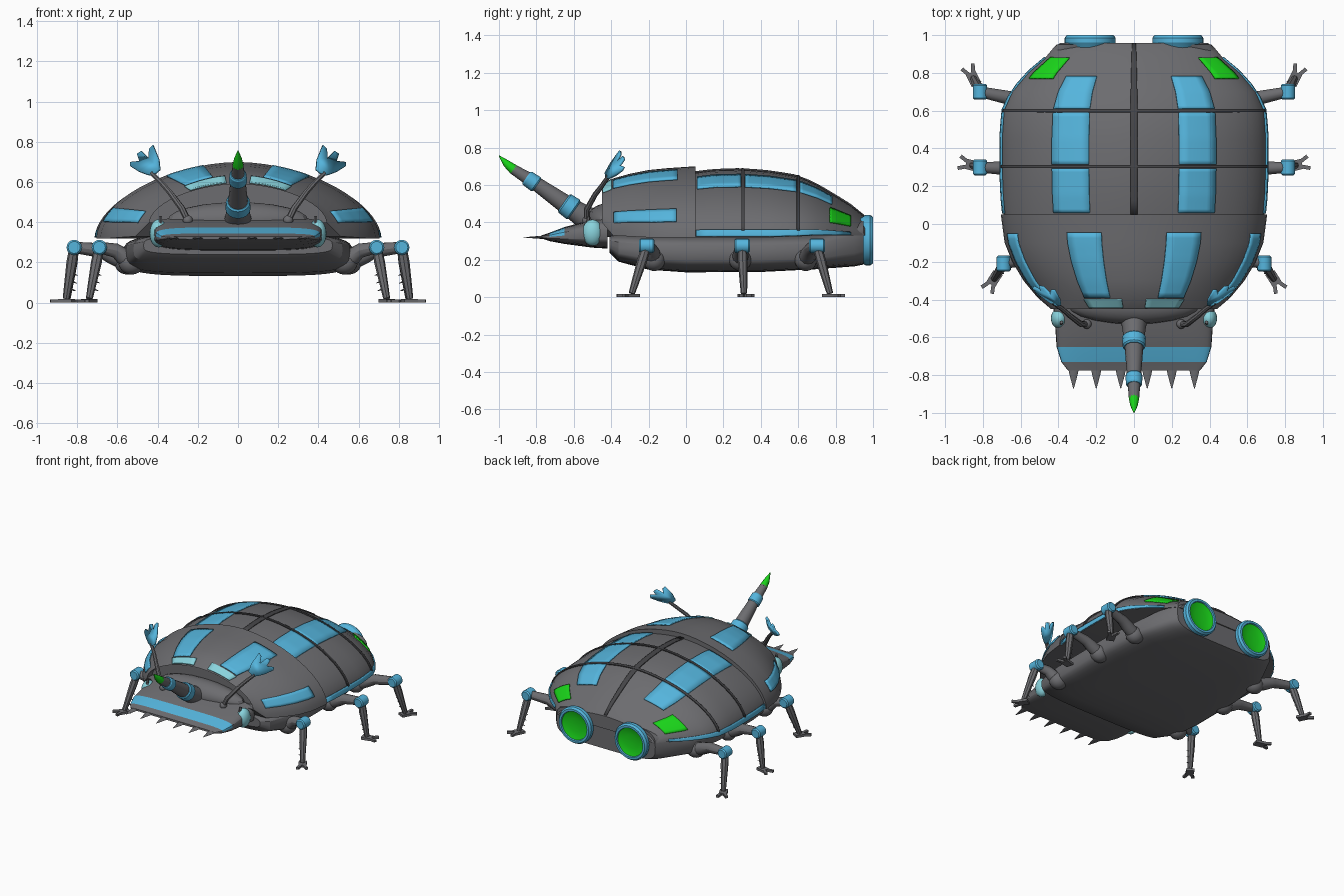
import bpy, bmesh
from math import sin, cos, pi, radians, copysign
from mathutils import Vector, Matrix

cube = bpy.data.objects.get("Cube")
if cube:
    bpy.data.objects.remove(cube)


def material(name, rgb):
    m = bpy.data.materials.new(name)
    m.use_nodes = True
    m.diffuse_color = (*rgb, 1)
    m.node_tree.nodes["Principled BSDF"].inputs["Base Color"].default_value = (*rgb, 1)
    return m


GREY = material("shell grey", (.15, .15, .16))
DARK = material("seam grey", (.06, .06, .065))
BLUE = material("panel blue", (.09, .46, .72))
TEAL = material("lamp teal", (.25, .65, .72))
GREEN = material("glow green", (.01, .65, .01))
parts = []


def finish(bm, name, *mats):
    bmesh.ops.recalc_face_normals(bm, faces=bm.faces[:])
    mesh = bpy.data.meshes.new(name)
    bm.to_mesh(mesh)
    bm.free()
    for m in mats:
        mesh.materials.append(m)
    ob = bpy.data.objects.new(name, mesh)
    bpy.context.collection.objects.link(ob)
    parts.append(ob)
    return ob


def loft(rings, closed=True):
    """Skin a list of rings; closed rings also get end caps."""
    bm = bmesh.new()
    rows = [[bm.verts.new(p) for p in r] for r in rings]
    n = len(rows[0])
    for a, b in zip(rows, rows[1:]):
        for i in range(n if closed else n - 1):
            j = (i + 1) % n
            bm.faces.new((a[i], a[j], b[j], b[i]))
    if closed:
        bm.faces.new(rows[0])
        bm.faces.new(rows[-1])
    return bm


def section(stations, y, t, e, o=0.0):
    """Point at angle t on the rounded cross-section of a hull at depth y."""
    for a, b in zip(stations, stations[1:]):
        if y <= b[0]:
            break
    f = (y - a[0]) / (b[0] - a[0])
    w, low, high = (p + (q - p) * f for p, q in zip(a[1:], b[1:]))
    px, pz = (copysign(abs(v) ** e, v) for v in (cos(t), sin(t)))
    return (w + o) * px, y, low + (high - low + o) * pz


def tube(name, path, mat, sides=12, axis=None):
    """Round limb through (point, radius) pairs."""
    pts = [Vector(p) for p, r in path]
    rings = []
    for i, (p, r) in enumerate(path):
        d = Vector(axis or pts[min(i + 1, len(pts) - 1)] - pts[max(i - 1, 0)]).normalized()
        u = d.cross(Vector((0, 0, 1)) if abs(d.x) > .7 else Vector((1, 0, 0))).normalized()
        v = d.cross(u)
        rings.append([pts[i] + r * (u * cos(k * 2 * pi / sides) + v * sin(k * 2 * pi / sides))
                      for k in range(sides)])
    return finish(loft(rings), name, mat)


def ball(name, centre, size, mat):
    bm = bmesh.new()
    bmesh.ops.create_uvsphere(bm, u_segments=20, v_segments=12, radius=1,
                              matrix=Matrix.Translation(centre) @ Matrix.Diagonal((*size, 1)))
    finish(bm, name, mat)


def plate(name, stations, y0, y1, t0, t1, mat, o=.004):
    """Thin panel following a shell, between two depths and two angles."""
    ys = [y0 + (y1 - y0) * i / 12 for i in range(13)]
    n = max(4, int((t1 - t0) / 4))
    ts = [radians(t0 + (t1 - t0) * i / n) for i in range(n + 1)]
    ob = finish(loft([[section(stations, y, t, 1.11, o) for t in ts] for y in ys], False), name, mat)
    mod = ob.modifiers.new("thickness", "SOLIDIFY")
    mod.thickness, mod.offset = .009, 0


# Hulls as depth, half width, bottom, top
front = [(-.45, .44, .40, .59), (-.39, .51, .33, .635), (-.3, .585, .325, .66),
         (-.2, .645, .32, .68), (-.1, .685, .32, .69), (.05, .705, .32, .70)]
rear = [(.05, .69, .32, .665), (.15, .70, .32, .678), (.3, .705, .32, .682), (.45, .705, .32, .67),
        (.6, .695, .325, .645), (.7, .65, .33, .60), (.8, .565, .33, .54), (.88, .47, .33, .49),
        (.94, .42, .33, .445), (.958, .39, .33, .425)]
body = [(-.41, .47, .24, .33), (-.36, .52, .19, .34), (-.2, .56, .147, .34), (0, .57, .133, .34),
        (.4, .57, .135, .34), (.7, .54, .15, .34), (.9, .45, .165, .40), (.95, .41, .175, .42)]
head = [(-.775, .35, .315, .33), (-.73, .385, .30, .345), (-.65, .41, .285, .375),
        (-.5, .42, .265, .415), (-.42, .43, .26, .43)]

# Shell halves
for name, st in (("front_carapace", front), ("rear_wing_cases", rear)):
    bm = loft([[section(st, s[0], pi * i / 28, 1.11) for i in range(29)] for s in st])
    if st is front:
        # recessed collar above the head
        bm.faces.ensure_lookup_table()
        cap = bm.faces[-2]
        bmesh.ops.inset_region(bm, faces=[cap], thickness=.02)
        bmesh.ops.translate(bm, verts=cap.verts[:], vec=(0, .06, 0))
    finish(bm, name, GREY)

# Belly and wedge head with a painted stripe
for name, st in (("belly", body), ("head", head)):
    st = [(y, w, (a + b) / 2, b) for y, w, a, b in st]
    bm = loft([[section(st, s[0], 2 * pi * i / 40, .5) for i in range(40)] for s in st])
    bm.normal_update()
    ob = finish(bm, name, GREY, BLUE)
    if name == "head":
        for f in ob.data.polygons:
            if -.73 < f.center.y < -.65 and f.center.z > .33:
                f.material_index = 1
ball("neck", (0, -.43, .41), (.35, .10, .09), GREY)

# Seams on the wing cases
plate("centre_seam", rear, .05, .955, 87.8, 92.2, DARK)
for i, y in enumerate((.305, .60)):
    plate(f"cross_seam_{i}", rear, y - .008, y + .008, 7, 173, DARK)

# Panels on both sides: shell, depth range, angle range, colour
panels = [("front_panel", front, -.39, -.045, 57, 73.5, BLUE),
          ("front_side_panel", front, -.385, -.05, 15, 26, BLUE),
          ("front_lamp", front, -.443, -.398, 56, 81, TEAL),
          ("rear_panel_a", rear, .06, .295, 50, 68, BLUE),
          ("rear_panel_b", rear, .315, .59, 50, 68, BLUE),
          ("rear_panel_c", rear, .61, .78, 50, 68, BLUE),
          ("tail_lamp", rear, .77, .88, 20, 42, GREEN),
          ("edge_strip", rear, .055, .88, 1, 8, BLUE)]
for name, st, y0, y1, t0, t1, mat in panels:
    plate("left_" + name, st, y0, y1, t0, t1, mat)
    plate("right_" + name, st, y0, y1, 180 - t1, 180 - t0, mat)

# Horn with bands and bright tip
tube("horn", [((0, -.45, .385), .068), ((0, -.53, .42), .066), ((0, -.62, .48), .052),
              ((0, -.82, .62), .036), ((0, -.925, .685), .027)], GREY, 16)
tube("horn_tip", [((0, -.92, .682), .028), ((0, -.96, .715), .02), ((0, -1, .757), .002)], GREEN)
for y, z, r in ((-.625, .485, .063), (-.825, .62, .045)):
    d = Vector((0, -.022, .0155))
    c = Vector((0, y, z))
    tube("horn_band", [(c - d * 1.3, r * .88), (c - d, r), (c + d, r * .95), (c + d * 1.3, r * .83)], BLUE, 16)

# Jaw teeth
for x in (-.32, -.2, -.07, .07, .2, .32):
    ob = tube("jaw_tooth", [((x, -.755, 0), .03), ((x, -.80, 0), .021), ((x, -.87, 0), .002)], GREY, 8)
    for v in ob.data.vertices:
        v.co.z = .32 + v.co.z * .3

legs = (("front", (.53, -.17, .2), (.69, -.21, .275), (.74, -.29, .02)),
        ("middle", (.55, .29, .2), (.815, .30, .275), (.855, .31, .02)),
        ("back", (.53, .64, .2), (.815, .70, .275), (.85, .77, .02)))

for side, s in (("left", 1), ("right", -1)):
    def at(x, y, z):
        return Vector((x * s, y, z))

    # Eyes and cheek bars
    ball(side + "_eye", at(.395, -.50, .345), (.045, .055, .07), TEAL)
    tube(side + "_cheek_bar", [(at(.385, -.54, .33), .009), (at(.385, -.52, .43), .009)], GREY, 6)

    # Antenna stalk and three-lobed leaf
    ball(side + "_antenna_base", at(.25, -.53, .41), (.025, .025, .025), GREY)
    tube(side + "_antenna", [(at(.245, -.53, .40), .016), (at(.28, -.53, .47), .016),
                             (at(.34, -.485, .55), .014), (at(.38, -.45, .595), .013),
                             (at(.43, -.415, .645), .012)], GREY, 8)
    outline = [(.42, .63), (.385, .66), (.39, .71), (.418, .78), (.437, .76), (.44, .715), (.475, .75),
               (.497, .735), (.485, .70), (.53, .695), (.53, .675), (.49, .65), (.45, .635)]
    bm = bmesh.new()
    bm.faces.new([bm.verts.new(at(x, -.42 + .55 * (x - .42) + .5 * (z - .63), z)) for x, z in outline])
    leaf = finish(bm, side + "_antenna_leaf", BLUE)
    leaf.modifiers.new("thickness", "SOLIDIFY").thickness = .014

    # Thruster ring and glowing bowl
    for name, prof, mat in (
            ("thruster_ring", [(.92, .11), (.945, .125), (.96, .135), (.985, .135), (1, .124), (1, .108),
                               (.975, .1)], BLUE),
            ("thruster_glow", [(.96, .10), (.992, .11), (.983, .085), (.978, .05), (.976, .01)], GREEN)):
        tube(f"{side}_{name}", [(at(.232, y, .305), r) for y, r in prof], mat, 32, (0, 1, 0))

    # Legs
    for pos, hip, knee, foot in legs:
        tag = f"{side}_{pos}_"
        h, k, f = at(*hip), at(*knee), at(*foot)
        ball(tag + "hip", h, (.065, .06, .06), GREY)
        mid = h.lerp(k, .5) + Vector((0, 0, .022))
        tube(tag + "thigh", [(h, .046), (h.lerp(mid, .6), .042), (mid, .036), (k, .028)], GREY)
        tube(tag + "knee", [(k + Vector((0, y, 0)), r) for y, r in
                            ((-.042, .03), (-.034, .038), (.034, .038), (.042, .03))], BLUE, 16)
        tube(tag + "shin", [(k, .024), (k.lerp(f, .3), .027), (k.lerp(f, .8), .02), (f, .017)], GREY, 8)
        out = f - k
        out.z = 0
        out.normalize()
        inward = Vector((-s, 0, 0))
        for q in (.5, .65, .8):
            p = k.lerp(f, q)
            tube(tag + "spur", [(p, .009), (p + inward * .036 + Vector((0, 0, -.012)), .001)], GREY, 5)
        # forked flat foot
        turn = out.to_track_quat("X", "Z").to_matrix().to_4x4()
        bm = bmesh.new()
        for ang, dist, size in ((0, 0, (.07, .055, .018)), (24, .05, (.06, .02, .016)), (-24, .05, (.06, .02, .016))):
            bmesh.ops.create_cube(bm, size=1, matrix=Matrix.Translation((f.x, f.y, .009)) @ turn
                                  @ Matrix.Rotation(radians(ang), 4, "Z")
                                  @ Matrix.Translation((dist, 0, 0)) @ Matrix.Diagonal((*size, 1)))
        finish(bm, tag + "foot", GREY)

# Smooth shading with sharp creases
bpy.ops.object.select_all(action="DESELECT")
for ob in parts:
    ob.select_set(True)
bpy.context.view_layer.objects.active = parts[0]
bpy.ops.object.shade_smooth_by_angle(angle=radians(30))
